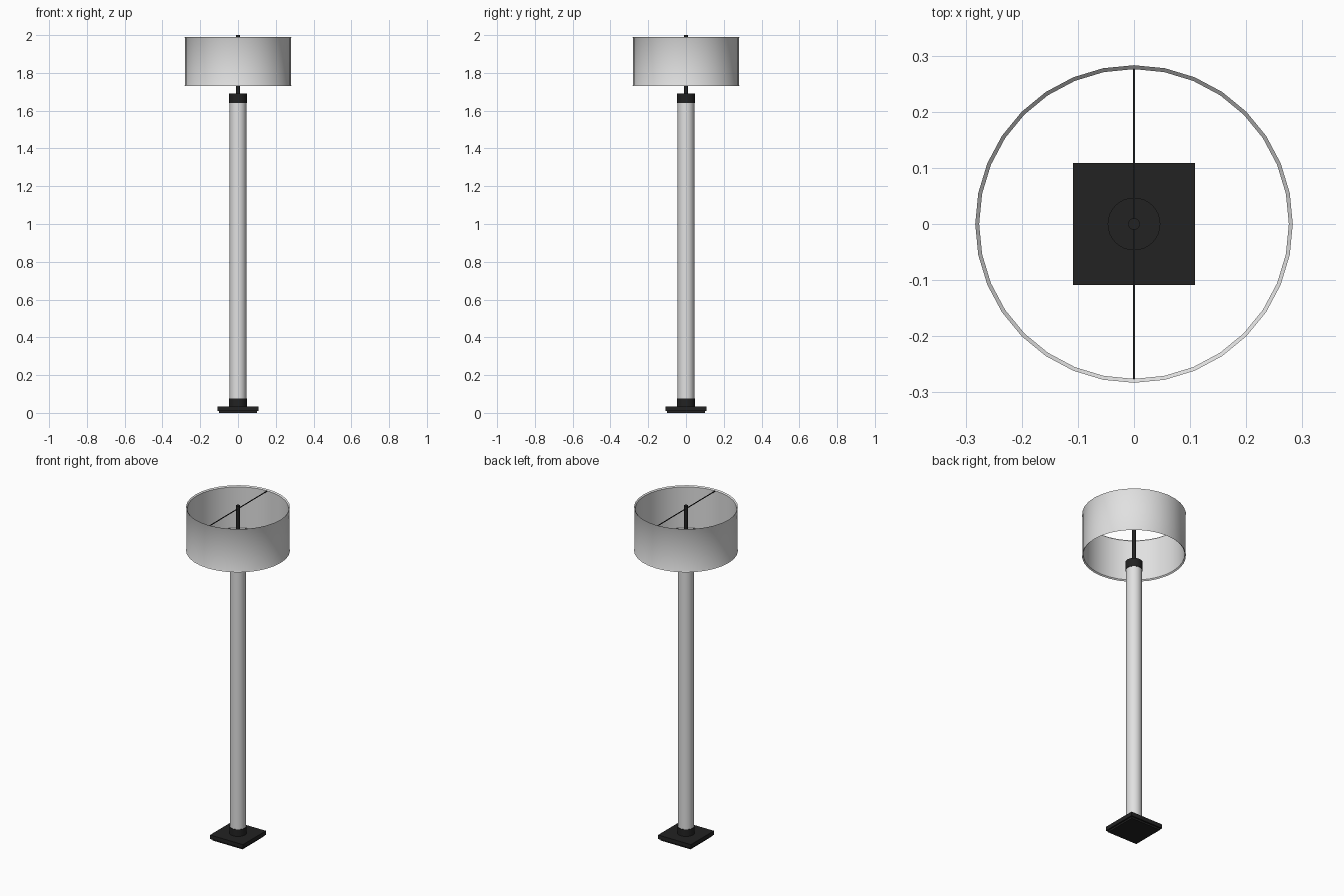
import bpy, math

if "Cube" in bpy.data.objects:
    bpy.data.objects.remove(bpy.data.objects["Cube"])


def material(name, r, g, b):
    m = bpy.data.materials.new(name)
    m.diffuse_color = (r, g, b, 1)
    m.use_nodes = True
    m.node_tree.nodes["Principled BSDF"].inputs["Base Color"].default_value = m.diffuse_color
    return m


white = material("off_white", 0.75, 0.75, 0.75)
black = material("black_metal", 0.016, 0.016, 0.016)


def mesh_object(name, verts, faces, mat):
    me = bpy.data.meshes.new(name)
    me.from_pydata(verts, [], faces)
    me.materials.append(mat)
    ob = bpy.data.objects.new(name, me)
    bpy.context.collection.objects.link(ob)
    return ob


def smooth(ob):
    bpy.ops.object.select_all(action='DESELECT')
    ob.select_set(True)
    bpy.context.view_layer.objects.active = ob
    bpy.ops.object.shade_smooth_by_angle(angle=math.radians(35))


def lathe(name, profile, mat, seg=32, closed=False):
    """Spin (radius, z) points, listed bottom to top on the outside, about z."""
    n = len(profile)
    verts = [(r * math.cos(2 * math.pi * i / seg), r * math.sin(2 * math.pi * i / seg), z)
             for i in range(seg) for r, z in profile]
    faces = []
    for i in range(seg):
        a, b = i * n, (i + 1) % seg * n
        for j in range(n if closed else n - 1):
            k = (j + 1) % n
            faces.append((a + j, b + j, b + k, a + k))
    if not closed:
        faces.append([i * n for i in reversed(range(seg))])
        faces.append([i * n + n - 1 for i in range(seg)])
    ob = mesh_object(name, verts, faces, mat)
    smooth(ob)
    return ob


def box(name, half, z0, z1, mat):
    bpy.ops.mesh.primitive_cube_add(size=1, location=(0, 0, (z0 + z1) / 2))
    ob = bpy.context.object
    ob.name = name
    ob.scale = (2 * half[0], 2 * half[1], z1 - z0)
    ob.data.materials.append(mat)
    return ob


# square base with a slightly inset foot
box("base_foot", (0.10, 0.10), 0.0, 0.011, black)
box("base_plate", (0.109, 0.109), 0.01, 0.034, black)

# column and its collars
lathe("bottom_collar", [(0.047, 0.03), (0.047, 0.075)], black)
lathe("column", [(0.044, 0.07), (0.044, 1.645)], white)
lathe("top_collar", [(0.047, 1.64), (0.047, 1.69)], black)
lathe("stem", [(0.0105, 1.685), (0.0105, 2.0)], black, 16)

# hollow drum shade with bevelled lips at both ends
lathe("shade", [(0.283, 1.73), (0.280, 1.737), (0.280, 1.983), (0.283, 1.99),
                (0.276, 1.983), (0.276, 1.737)], white, 32, closed=True)

# thin cross bar holding the shade
box("shade_bar", (0.002, 0.277), 1.979, 1.983, black)
